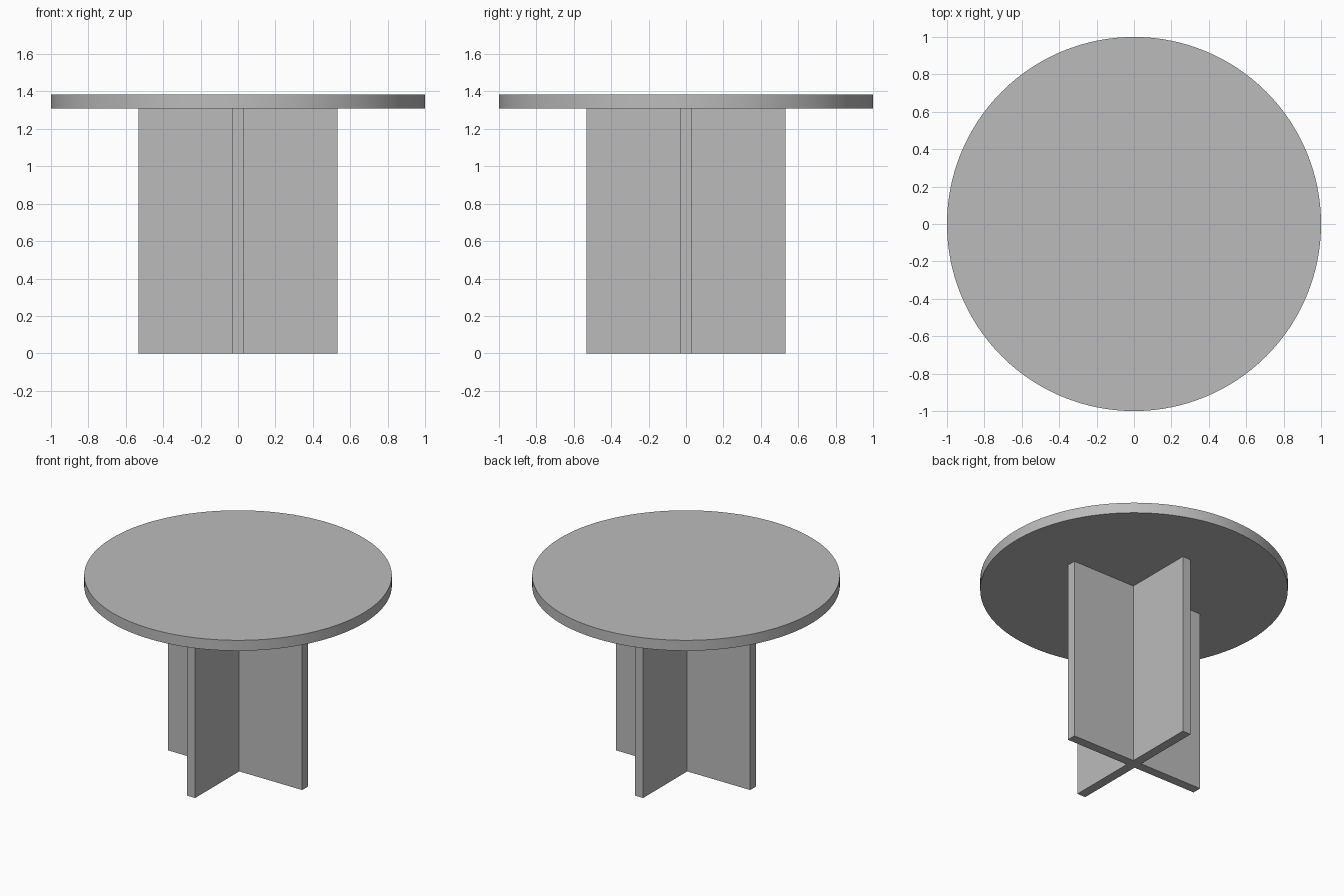
import bpy, bmesh, math

if "Cube" in bpy.data.objects:
    bpy.data.objects.remove(bpy.data.objects["Cube"])

TOP_Z, UNDER_Z = 1.385, 1.31   # tabletop upper and lower faces
W, T = 0.533, 0.033            # half width and half thickness of the leg panels

# Mid-grey finish shared by both parts
grey = bpy.data.materials.new("mid_grey")
grey.diffuse_color = (0.5, 0.5, 0.5, 1)
grey.use_nodes = True
grey.node_tree.nodes["Principled BSDF"].inputs["Base Color"].default_value = grey.diffuse_color


def extruded(name, outline, z0, z1):
    """Solid prism from a 2D outline."""
    bm = bmesh.new()
    face = bm.faces.new([bm.verts.new((x, y, z0)) for x, y in outline])
    result = bmesh.ops.extrude_face_region(bm, geom=[face])
    verts = [g for g in result["geom"] if isinstance(g, bmesh.types.BMVert)]
    bmesh.ops.translate(bm, verts=verts, vec=(0, 0, z1 - z0))
    bmesh.ops.recalc_face_normals(bm, faces=bm.faces)
    mesh = bpy.data.meshes.new(name)
    bm.to_mesh(mesh)
    bm.free()
    obj = bpy.data.objects.new(name, mesh)
    bpy.context.collection.objects.link(obj)
    return obj


# Cross-shaped pedestal of two interlocking panels
arm = [(T, T), (W, T), (W, -T)]
cross = []
for i in range(4):
    c, s = round(math.cos(-i * math.pi / 2)), round(math.sin(-i * math.pi / 2))
    cross += [(c * x - s * y, s * x + c * y) for x, y in arm]
base = extruded("cross_base", cross, 0, UNDER_Z)
base.data.materials.append(grey)

# Round tabletop
bpy.ops.mesh.primitive_cylinder_add(vertices=128, radius=1, depth=TOP_Z - UNDER_Z,
                                    location=(0, 0, (TOP_Z + UNDER_Z) / 2))
top = bpy.context.object
top.name = "tabletop"
top.data.materials.append(grey)
bpy.ops.object.shade_smooth_by_angle(angle=math.radians(30))
